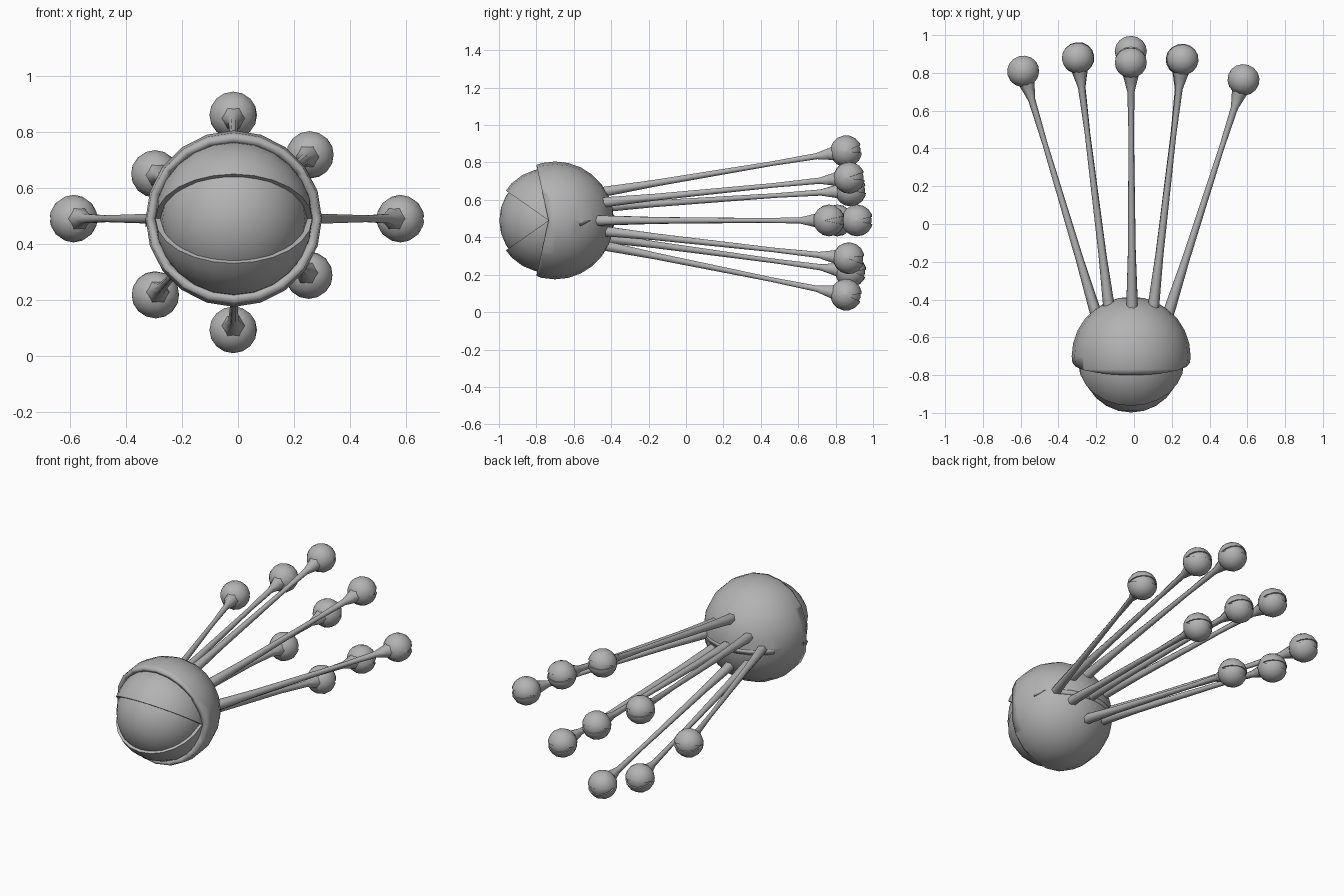
import bpy, bmesh, math
from mathutils import Matrix, Vector

if "Cube" in bpy.data.objects:
    bpy.data.objects.remove(bpy.data.objects["Cube"], do_unlink=True)

grey = bpy.data.materials.new("plain grey")
grey.use_nodes = True
COLOUR = (0.45, 0.45, 0.45, 1)
grey.diffuse_color = COLOUR
grey.node_tree.nodes["Principled BSDF"].inputs["Base Color"].default_value = COLOUR

MID_X, MID_Z = -0.015, 0.49


def finish(name, bm, matrix=None, angle=40):
    """Turn a bmesh into a grey object with smooth shading."""
    if matrix:
        bm.transform(matrix)
    bmesh.ops.recalc_face_normals(bm, faces=bm.faces)
    mesh = bpy.data.meshes.new(name)
    bm.to_mesh(mesh)
    bm.free()
    mesh.materials.append(grey)
    obj = bpy.data.objects.new(name, mesh)
    bpy.context.collection.objects.link(obj)
    bpy.ops.object.select_all(action='DESELECT')
    obj.select_set(True)
    bpy.context.view_layer.objects.active = obj
    bpy.ops.object.shade_smooth_by_angle(angle=math.radians(angle))
    return obj


def sphere(radius, segments, rings, axis):
    """Sphere whose poles lie on the given axis."""
    bm = bmesh.new()
    bmesh.ops.create_uvsphere(bm, u_segments=segments, v_segments=rings, radius=radius)
    bm.transform(Vector((0, 0, 1)).rotation_difference(Vector(axis)).to_matrix().to_4x4())
    return bm


def cut(bm, point, normal, fill=False):
    """Remove everything on the side the normal points to."""
    geom = bm.verts[:] + bm.edges[:] + bm.faces[:]
    result = bmesh.ops.bisect_plane(bm, geom=geom, plane_co=point, plane_no=normal, clear_outer=True)
    if fill:
        edges = [e for e in result["geom_cut"] if isinstance(e, bmesh.types.BMEdge)]
        bmesh.ops.contextual_create(bm, geom=edges)


def eye(name, matrix, ball_radius, lid_radius, opening, segments):
    """Eyeball looking along local -y, with an upper and a lower lid."""
    finish(name + "_eyeball", sphere(ball_radius, segments, segments // 2, (0, 1, 0)), matrix)
    a = math.radians(opening)
    for part, side in (("upper_lid", 1), ("lower_lid", -1)):
        bm = sphere(lid_radius, segments, segments // 2, (1, 0, 0))
        cut(bm, (0, 0, 0), (0, -math.sin(a), -side * math.cos(a)), fill=True)
        finish(name + "_" + part, bm, matrix)


# Body shell: open at the front with a rim that sweeps forward above and below
bm = sphere(0.315, 20, 14, (0, 1, 0))
cut(bm, (0, 0, 0), (0, 0, -1))
cut(bm, (0, -0.035, 0), (0, -1, -0.22))
shell = finish("body_shell", bm, angle=50)
shell.location = (MID_X, -0.70, MID_Z)
mirror = shell.modifiers.new("Mirror", 'MIRROR')
mirror.use_axis = (False, False, True)
wall = shell.modifiers.new("Solidify", 'SOLIDIFY')
wall.thickness = 0.03
wall.offset = -1

# Large central eye
eye("main", Matrix.Translation((MID_X, -0.735, MID_Z)), 0.263, 0.28, 35, 24)


def stalk(name, base, tip):
    """Tapered six-sided stalk that flares where it meets the eye."""
    axis = (tip - base).normalized()
    length = (tip - base).length
    profile = [(-0.05, 0.03), (0.04, 0.03), (0.3, 0.021), (length * 0.7, 0.014),
               (length - 0.16, 0.019), (length - 0.1, 0.034), (length - 0.06, 0.045)]
    matrix = Matrix.Translation(base) @ axis.to_track_quat('Z', 'X').to_matrix().to_4x4()
    bm = bmesh.new()
    rings = []
    for height, radius in profile:
        ring = bmesh.ops.create_circle(bm, segments=6, radius=radius,
                                       matrix=Matrix.Translation((0, 0, height)))
        rings.append(ring["verts"])
    for low, high in zip(rings, rings[1:]):
        for i in range(6):
            j = (i + 1) % 6
            bm.faces.new((low[i], low[j], high[j], high[i]))
    bm.faces.new(rings[0])
    bm.faces.new(rings[-1])
    finish(name, bm, matrix, 65)
    return axis


# Nine eye stalks: base point and eye centre
stalks = {
    "top": ((-0.01, -0.46, 0.64), (-0.017, 0.856, 0.86)),
    "bottom": ((-0.01, -0.46, 0.36), (-0.017, 0.856, 0.093)),
    "middle": ((-0.01, -0.45, 0.49), (-0.017, 0.915, 0.49)),
    "left": ((0.18, -0.48, 0.49), (0.58, 0.765, 0.49)),
    "right": ((-0.20, -0.48, 0.49), (-0.587, 0.81, 0.49)),
    "upper_left": ((0.10, -0.46, 0.585), (0.257, 0.872, 0.718)),
    "upper_right": ((-0.13, -0.46, 0.56), (-0.297, 0.88, 0.65)),
    "lower_left": ((0.10, -0.46, 0.435), (0.253, 0.87, 0.288)),
    "lower_right": ((-0.13, -0.46, 0.40), (-0.295, 0.88, 0.218)),
}
for name, (base, tip) in stalks.items():
    tip = Vector(tip)
    forward = stalk(name + "_stalk", Vector(base), tip)
    side = forward.cross(Vector((0, 0, 1))).normalized()
    up = side.cross(forward)
    turn = Matrix((-side, -forward, up)).transposed().to_4x4()
    eye(name, Matrix.Translation(tip) @ turn, 0.078, 0.085, 14, 16)
